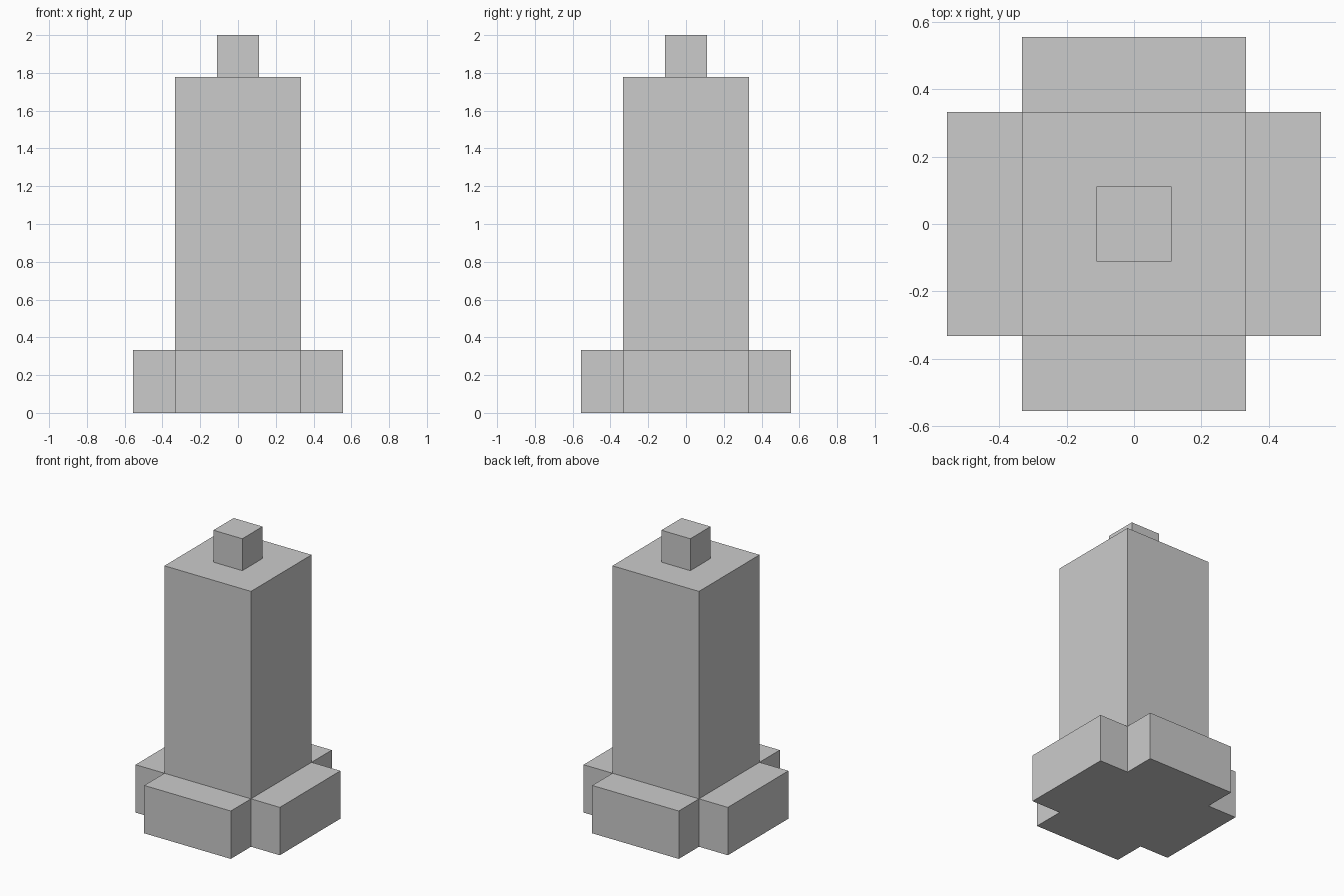
import bpy
import bmesh
from math import cos, sin, pi
from mathutils import Matrix, Vector

if "Cube" in bpy.data.objects:
    bpy.data.objects.remove(bpy.data.objects["Cube"])

U = 2 / 18  # grid unit: the model is 18 units tall


def box(name, size, base):
    """Flat-faced box standing on the point base, measured in grid units."""
    bm = bmesh.new()
    bmesh.ops.create_cube(bm, size=1)
    centre = Vector(base) + Vector((0, 0, size[2] / 2))
    bm.transform(Matrix.Scale(U, 4) @ Matrix.Translation(centre) @ Matrix.Diagonal((*size, 1)))
    mesh = bpy.data.meshes.new(name)
    bm.to_mesh(mesh)
    bm.free()
    obj = bpy.data.objects.new(name, mesh)
    bpy.context.collection.objects.link(obj)
    return obj


# Central tower and the small cube on its roof
box("tower", (6, 6, 16), (0, 0, 0))
box("top_block", (2, 2, 2), (0, 0, 16))

# Four low blocks against the tower sides, forming a cross-shaped base
for i, side in enumerate(("right", "back", "left", "front")):
    dx, dy = round(cos(i * pi / 2)), round(sin(i * pi / 2))
    size = (2, 6, 3) if dx else (6, 2, 3)
    box(f"{side}_base_block", size, (4 * dx, 4 * dy, 0))
